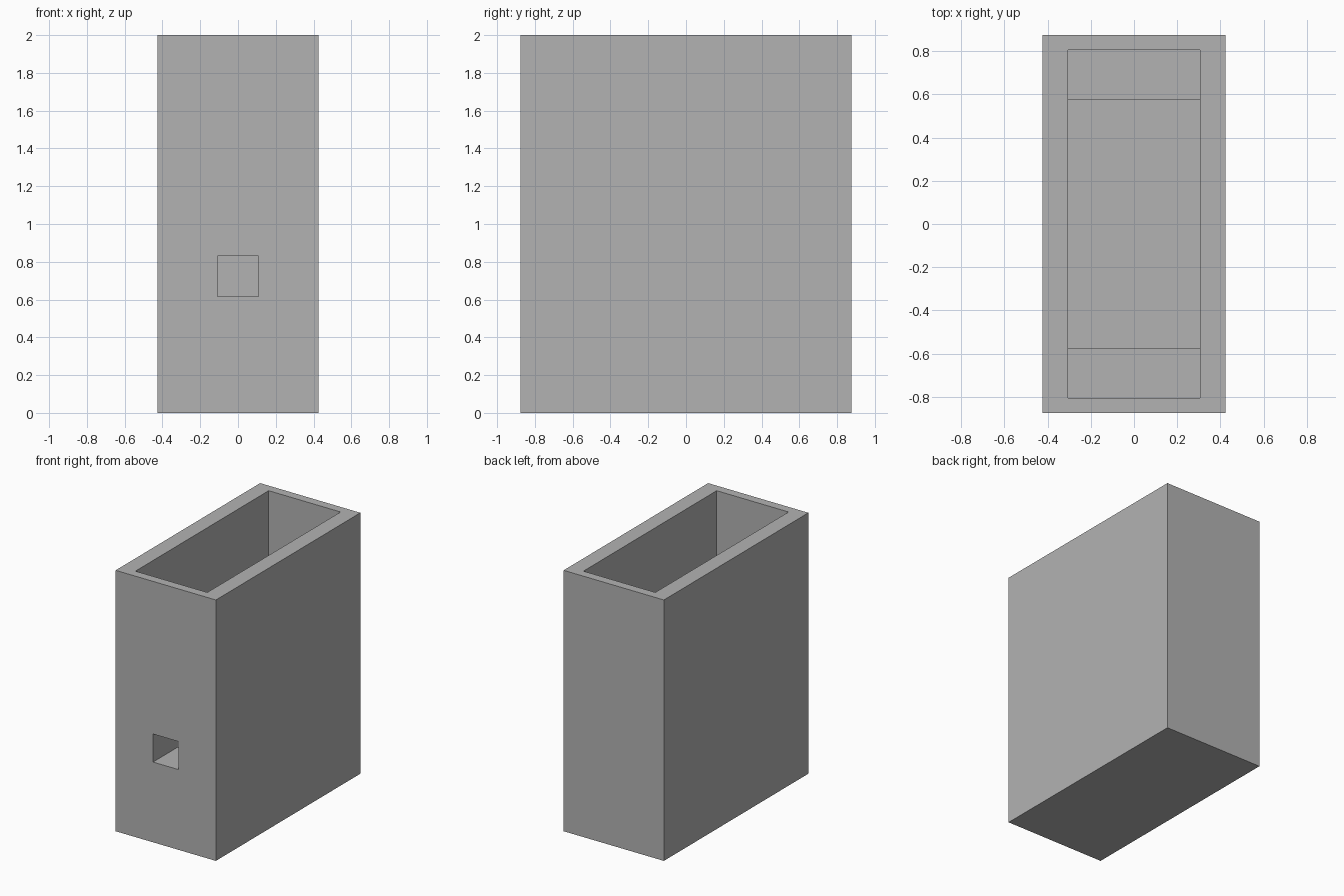
import bpy

if "Cube" in bpy.data.objects:
    bpy.data.objects.remove(bpy.data.objects["Cube"], do_unlink=True)

HALF_W, HALF_D, HEIGHT = 0.425, 0.875, 2.0   # outer block
CAVITY_W = 0.305                             # half width of the slot
LEDGE_Z, FLOOR_Z = 1.38, 0.55                # inner levels

grey = bpy.data.materials.new("plain grey")
grey.use_nodes = True
colour = (0.45, 0.45, 0.45, 1)
grey.diffuse_color = colour
grey.node_tree.nodes["Principled BSDF"].inputs["Base Color"].default_value = colour


def box(name, low, high):
    """Axis-aligned box between two corners."""
    centre = [(a + b) / 2 for a, b in zip(low, high)]
    bpy.ops.mesh.primitive_cube_add(size=1, location=centre)
    obj = bpy.context.object
    obj.name = name
    obj.scale = [b - a for a, b in zip(low, high)]
    bpy.ops.object.transform_apply(location=True, rotation=False, scale=True)
    obj.data.materials.append(grey)
    return obj


def cut(target, name, low, high):
    """Subtract a box from the target and discard the cutter."""
    cutter = box(name, low, high)
    cutter.hide_render = True
    mod = target.modifiers.new(name, "BOOLEAN")
    mod.operation = "DIFFERENCE"
    mod.solver = "EXACT"
    mod.object = cutter
    bpy.context.view_layer.objects.active = target
    bpy.ops.object.modifier_apply(modifier=mod.name)
    bpy.data.objects.remove(cutter, do_unlink=True)


# Solid outer block
housing = box("housing", (-HALF_W, -HALF_D, 0), (HALF_W, HALF_D, HEIGHT))

# Wide upper slot, stepping in at two ledges to a shorter lower pocket
for name, half_d, bottom in (("upper_slot", 0.807, LEDGE_Z), ("lower_pocket", 0.577, FLOOR_Z)):
    cut(housing, name, (-CAVITY_W, -half_d, bottom), (CAVITY_W, half_d, HEIGHT + 0.2))

# Square opening through the thick front wall into the pocket
cut(housing, "front_opening", (-0.108, -1, 0.615), (0.108, -0.4, 0.83))
